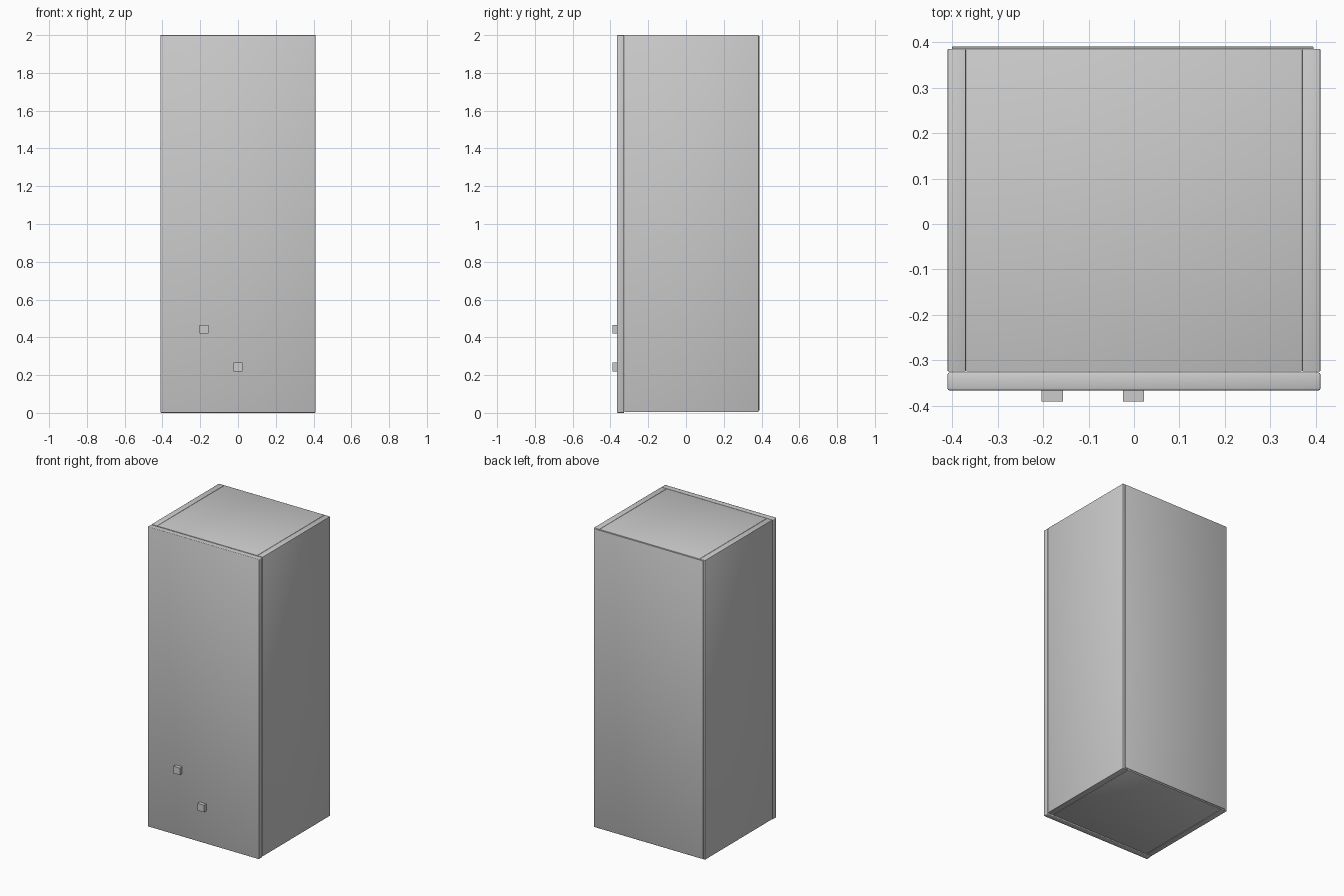
import bpy

cube = bpy.data.objects.get("Cube")
if cube:
    bpy.data.objects.remove(cube, do_unlink=True)

grey = bpy.data.materials.new("light_grey")
grey.use_nodes = True
grey.diffuse_color = (0.6, 0.6, 0.6, 1)
grey.node_tree.nodes["Principled BSDF"].inputs["Base Color"].default_value = (0.6, 0.6, 0.6, 1)


def box(name, x, y, z, bevel=0.0):
    """Box from (min, max) ranges, optionally with softly rounded edges."""
    spans = (x, y, z)
    bpy.ops.mesh.primitive_cube_add(size=1, location=[(a + b) / 2 for a, b in spans])
    ob = bpy.context.object
    ob.name = name
    ob.scale = [b - a for a, b in spans]
    bpy.ops.object.transform_apply(location=False, rotation=False, scale=True)
    ob.data.materials.append(grey)
    if bevel:
        mod = ob.modifiers.new("soft_edges", "BEVEL")
        mod.width = bevel
        mod.segments = 2
        bpy.ops.object.shade_smooth()
    return ob


HALF, BOARD, HEIGHT = 0.41, 0.04, 2.0
FRONT, BACK = -0.325, 0.385
inner = HALF - BOARD

# Carcass: two sides with the top and bottom boards held between them
for name, s in (("left_side", 1), ("right_side", -1)):
    box(name, sorted((s * inner, s * HALF)), (FRONT, BACK), (0.004, HEIGHT), 0.002)
for name, z in (("bottom_board", 0.004), ("top_board", HEIGHT - BOARD)):
    box(name, (-inner + 0.001, inner - 0.001), (FRONT, BACK), (z, z + BOARD), 0.002)

# Thin back panel
box("back_panel", (-0.4, 0.395), (BACK, 0.39), (0.012, HEIGHT - 0.004), 0.001)

# Door covering the whole front
box("door", (-HALF, HALF), (-0.366, FRONT - 0.002), (0, HEIGHT), 0.004)

# Square knobs
for name, x, z in (("upper_knob", -0.18, 0.443), ("lower_knob", -0.001, 0.243)):
    r = 0.0235
    box(name, (x - r, x + r), (-0.39, -0.366), (z - r, z + r))
